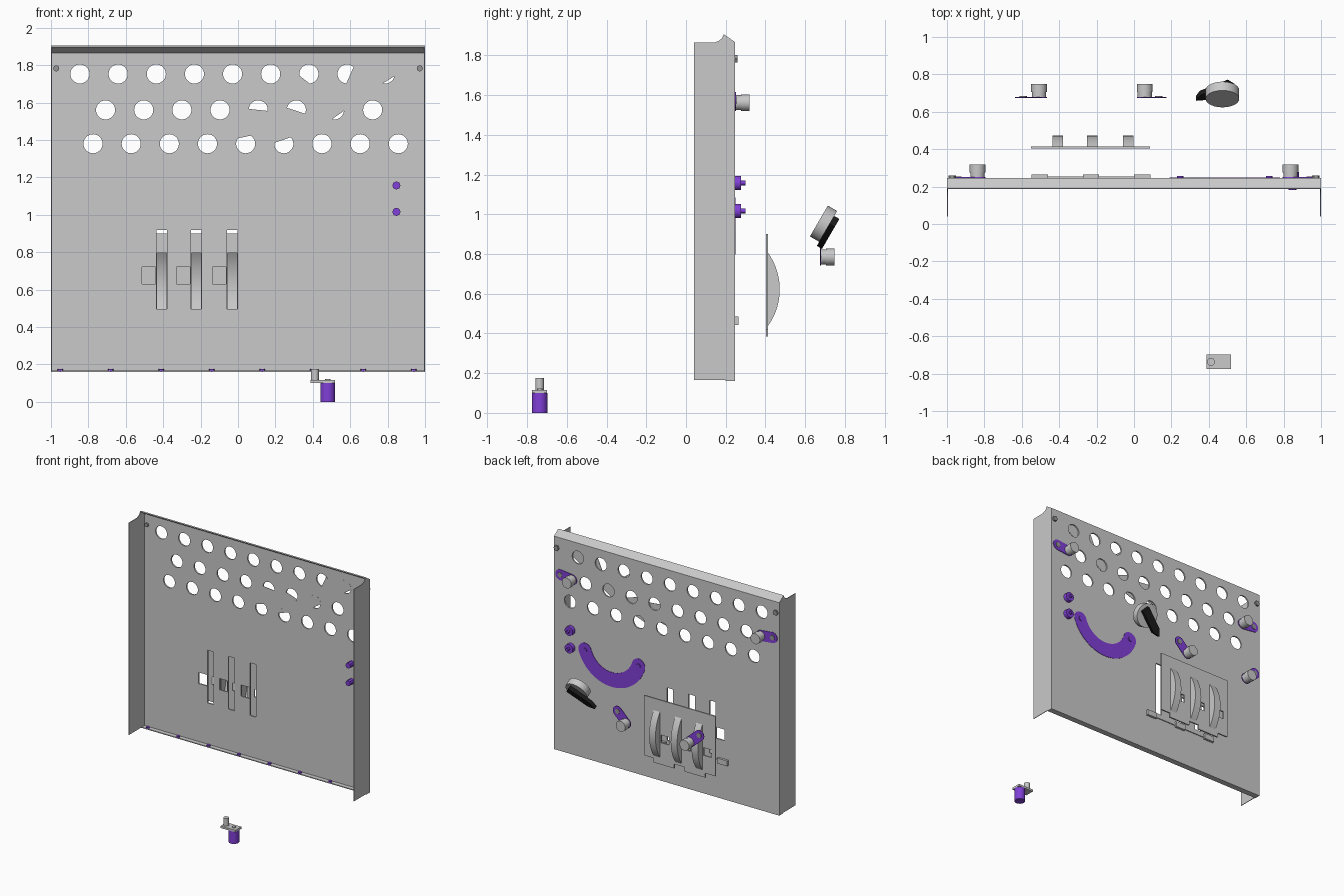
import bpy, bmesh
from math import sin, cos, pi, radians, asin
from mathutils import Vector, Matrix

if "Cube" in bpy.data.objects:
    bpy.data.objects.remove(bpy.data.objects["Cube"], do_unlink=True)


def material(name, rgb):
    m = bpy.data.materials.new(name)
    m.use_nodes = True
    m.diffuse_color = (*rgb, 1)
    m.node_tree.nodes["Principled BSDF"].inputs["Base Color"].default_value = (*rgb, 1)
    return m


GREY = material("sheet grey", (0.585, 0.585, 0.585))
SCREW = material("screw grey", (0.3, 0.3, 0.3))
PURPLE = material("purple", (0.22, 0.05, 0.68))
BLACK = material("black", (0.012, 0.012, 0.012))
made = []


def finish(name, bm, mat):
    bmesh.ops.recalc_face_normals(bm, faces=bm.faces)
    me = bpy.data.meshes.new(name)
    bm.to_mesh(me)
    bm.free()
    me.materials.append(mat)
    ob = bpy.data.objects.new(name, me)
    bpy.context.scene.collection.objects.link(ob)
    made.append(ob)
    return ob


def add_prism(bm, pts, a, b, axis="y"):
    """Extrude a 2D outline from a to b along an axis."""
    place = {"y": lambda p, d: (p[0], d, p[1]),
             "x": lambda p, d: (d, p[0], p[1]),
             "z": lambda p, d: (p[0], p[1], d)}[axis]
    face = bm.faces.new([bm.verts.new(place(p, a)) for p in pts])
    ext = bmesh.ops.extrude_face_region(bm, geom=[face])["geom"]
    move = Vector(place((0, 0), b - a))
    bmesh.ops.translate(bm, vec=move, verts=[v for v in ext if isinstance(v, bmesh.types.BMVert)])


def prism(name, pts, a, b, mat, axis="y"):
    bm = bmesh.new()
    add_prism(bm, pts, a, b, axis)
    return finish(name, bm, mat)


def rect(x0, x1, z0, z1):
    return [(x0, z0), (x1, z0), (x1, z1), (x0, z1)]


def arc(cx, cz, r, a0, a1, n=24):
    return [(cx + r * cos(a0 + (a1 - a0) * i / n), cz + r * sin(a0 + (a1 - a0) * i / n))
            for i in range(n + 1)]


def circle(cx, cz, r, n=28):
    return arc(cx, cz, r, 0, 2 * pi, n)[:-1]


def cut(ob, cutter):
    mod = ob.modifiers.new("cut", "BOOLEAN")
    mod.operation, mod.solver, mod.object = "DIFFERENCE", "EXACT", cutter
    dg = bpy.context.evaluated_depsgraph_get()
    ob.data = bpy.data.meshes.new_from_object(ob.evaluated_get(dg))
    ob.modifiers.clear()
    made.remove(cutter)
    bpy.data.objects.remove(cutter, do_unlink=True)


# Back panel with ventilation holes, lever slots and windows
FRONT, BACK = 0.235, 0.246
HOLE, STEP = 0.051, 0.204
panel = prism("back_panel", rect(-1, 1, 0.165, 1.868), FRONT, BACK, GREY)
slots = [-0.408, -0.223, -0.031]
bm = bmesh.new()
for x0, z, count in [(-0.845, 1.753, 9), (-0.708, 1.561, 8), (-0.775, 1.38, 9)]:
    for i in range(count):
        add_prism(bm, circle(x0 + i * STEP, z, HOLE), 0.2, 0.3)
for x in slots:
    add_prism(bm, rect(x - 0.028, x + 0.028, 0.497, 0.92), 0.2, 0.3)
    add_prism(bm, rect(x - 0.106, x - 0.033, 0.631, 0.721), 0.2, 0.3)
cut(panel, finish("panel_cutter", bm, GREY))

# Thin covers that close part of some holes: centre, facing angle, chord offset
bm = bmesh.new()
for x, z, ang, d in [(0.787, 1.753, 122, -0.036), (0.583, 1.753, -24, 0.017),
                     (0.379, 1.753, 232, 0.038), (0.108, 1.561, 264, 0.0),
                     (0.312, 1.561, 252, 0.005), (0.516, 1.561, 125, -0.033),
                     (0.041, 1.38, 102, 0.037), (0.245, 1.38, 109, 0.021)]:
    radius = HOLE + 0.002
    half = pi / 2 - asin(d / radius)
    mid = radians(ang)
    add_prism(bm, arc(x, z, radius, mid - half, mid + half, 28), FRONT - 0.001, FRONT + 0.002)
finish("hole_covers", bm, GREY)

# Folded edges: side flanges, slanted top strip, bottom lip
side = [(0.04, 0.165), (0.246, 0.165), (0.246, 1.868), (0.19, 1.905), (0.18, 1.885),
        (0.165, 1.873), (0.145, 1.865), (0.04, 1.865)]
for label, s in (("left", 1), ("right", -1)):
    prism(label + "_flange", side, s * 0.995, s, GREY, "x")
prism("top_strip", [(0.246, 1.868), (0.235, 1.866), (0.186, 1.898), (0.19, 1.906)],
      -0.995, 0.995, GREY, "x")
prism("bottom_lip", rect(0.2, 0.246, 0.16, 0.167), -1, 1, GREY, "x")
for i in range(8):
    prism("lip_rivet", circle(-0.95 + 0.27 * i, 0.213, 0.014, 12), 0.162, 0.175, PURPLE, "z")

# Corner screws
for s in (1, -1):
    prism("corner_screw", circle(s * 0.972, 1.783, 0.016, 16), 0.224, 0.24, SCREW)
    prism("corner_nut", circle(s * 0.972, 1.783, 0.021, 6), 0.24, 0.26, SCREW)

# Push buttons through the panel
for z in (1.157, 1.016):
    prism("button_front", circle(0.847, z, 0.022, 8), 0.183, 0.24, PURPLE)
    prism("button_body", circle(0.847, z, 0.036, 24), 0.24, 0.277, PURPLE)
    prism("button_pin", circle(0.847, z, 0.012, 12), 0.277, 0.3, PURPLE)

# Curved gauge plate with round ends
cx, cz, mid_r, half_w, tilt = 0.485, 1.105, 0.25, 0.058, radians(18)
a0, a1 = pi + tilt, 2 * pi - tilt
end0 = (cx + mid_r * cos(a0), cz + mid_r * sin(a0))
end1 = (cx + mid_r * cos(a1), cz + mid_r * sin(a1))
outline = arc(cx, cz, mid_r + half_w, a0, a1, 36)
outline += arc(*end1, half_w, a1, a1 + pi, 12)[1:-1]
outline += arc(cx, cz, mid_r - half_w, a1, a0, 36)
outline += arc(*end0, half_w, a0 + pi, a0 + 2 * pi, 12)[1:-1]
prism("gauge_plate", outline, 0.245, 0.249, PURPLE)
for e in (end0, end1):
    prism("gauge_screw", circle(*e, 0.018, 16), 0.249, 0.256, PURPLE)


# Crank handles: purple link, grey knob and screw
def crank(x, z, dx, dz, y):
    ang = Vector((dx, dz)).angle_signed(Vector((1, 0)))
    link = arc(x, z, 0.042, ang + pi / 2, ang + 3 * pi / 2, 14)
    link += arc(x + dx, z + dz, 0.042, ang - pi / 2, ang + pi / 2, 14)
    prism("crank_link", link, y, y + 0.005, PURPLE)
    prism("crank_stem", circle(x, z, 0.038), y + 0.005, y + 0.03, GREY)
    prism("crank_knob", circle(x, z, 0.042), y + 0.03, y + 0.073, GREY)
    prism("crank_screw", circle(x + dx, z + dz, 0.02, 16), y + 0.005, y + 0.009, SCREW)


crank(0.837, 1.562, 0.105, 0.012, 0.246)
crank(-0.837, 1.562, -0.105, 0.012, 0.246)
crank(0.057, 0.785, 0.075, 0.075, 0.675)
crank(-0.508, 0.785, -0.085, 0.075, 0.675)

# Lever plate with toothed lower edge, slots and small windows
teeth = [(-0.55, 0.9), (-0.55, 0.42), (-0.46, 0.42), (-0.46, 0.385), (-0.275, 0.385),
         (-0.275, 0.42), (-0.185, 0.42), (-0.185, 0.385), (0.0, 0.385), (0.0, 0.42),
         (0.085, 0.42), (0.085, 0.9)]
plate = prism("lever_plate", teeth, 0.403, 0.414, GREY)
bm = bmesh.new()
for x in slots:
    add_prism(bm, rect(x - 0.026, x + 0.026, 0.455, 0.795), 0.38, 0.44)
    add_prism(bm, rect(x - 0.106, x - 0.038, 0.56, 0.622), 0.38, 0.44)
cut(plate, finish("plate_cutter", bm, GREY))

# Hollow bowed levers
rise, span = 0.06, 0.185
R = (span ** 2 + rise ** 2) / (2 * rise)
ha = asin(span / R)
bow = arc(0.472 - R, 0.622, R, -ha, ha, 18)
for x in slots:
    bm = bmesh.new()
    sides = [[bm.verts.new((x + s * 0.028, *p)) for p in bow] for s in (-1, 1)]
    for i in range(len(bow) - 1):
        bm.faces.new((sides[0][i], sides[1][i], sides[1][i + 1], sides[0][i + 1]))
    for s in sides:
        bm.faces.new(s)
    finish("bowed_lever", bm, GREY)

# Clip bar on the panel below the slots
prism("clip_bar", rect(-0.51, 0.045, 0.455, 0.47), 0.246, 0.253, GREY)
for x in (-0.505, -0.23, 0.044):
    prism("clip_pad", rect(x - 0.044, x + 0.044, 0.442, 0.485), 0.246, 0.264, GREY)

# Tilted dial with a black pointer
n = Vector((0, 0.86, -0.5)).normalized()
u = Vector((-0.14, -0.05, -0.1))
u = (u - n * u.dot(n)).normalized()
v = n.cross(u)
frame = Matrix.Translation((0.473, 0.669, 0.966)) @ Matrix((u, v, n)).transposed().to_4x4()
dial = prism("dial_disc", circle(0, 0, 0.09, 32), 0, 0.054, GREY, "z")
pointer = prism("dial_pointer", [(-0.06, -0.03), (0.13, -0.03), (0.182, 0),
                                 (0.13, 0.03), (-0.06, 0.03)], 0.054, 0.084, BLACK, "z")
for ob in (dial, pointer):
    ob.data.transform(frame)

# Loose crank in front
px, py = 0.48, -0.737
prism("front_crank_base", circle(px, py, 0.039), 0, 0.1, PURPLE, "z")
prism("front_crank_arm", rect(0.387, 0.519, py - 0.038, py + 0.038), 0.1, 0.116, GREY, "z")
prism("front_crank_pin", circle(0.411, py, 0.021), 0.116, 0.176, GREY, "z")
prism("front_crank_screw", circle(px, py, 0.014, 12), 0.116, 0.122, GREY, "z")

# Smooth curved sides, keep sharp edges
bpy.ops.object.select_all(action="DESELECT")
for ob in made:
    ob.select_set(True)
bpy.context.view_layer.objects.active = panel
bpy.ops.object.shade_smooth_by_angle(angle=radians(30))
